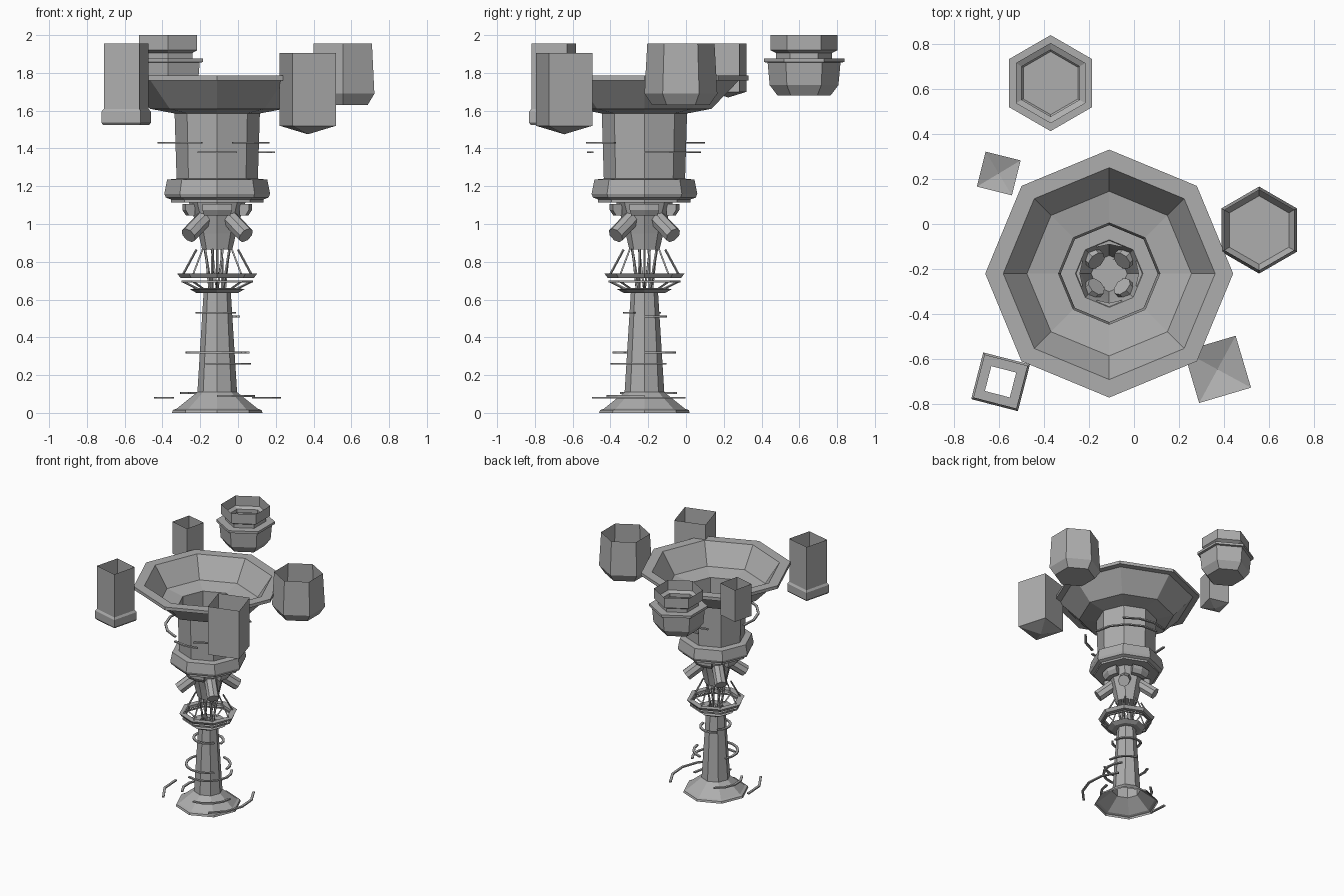
import bpy, bmesh, math
from mathutils import Vector

if "Cube" in bpy.data.objects:
    bpy.data.objects.remove(bpy.data.objects["Cube"])

grey = bpy.data.materials.new("plain_grey")
grey.use_nodes = True
GREY = (0.42, 0.42, 0.42, 1)
grey.diffuse_color = GREY
grey.node_tree.nodes["Principled BSDF"].inputs["Base Color"].default_value = GREY

AXIS = (-0.11, -0.22)  # centre of the tower


def finish(name, bm):
    mesh = bpy.data.meshes.new(name)
    bm.to_mesh(mesh)
    bm.free()
    mesh.materials.append(grey)
    obj = bpy.data.objects.new(name, mesh)
    bpy.context.scene.collection.objects.link(obj)
    return obj


def lathe(name, profile, sides=8, centre=AXIS, start=0, sweep=360, closed=False):
    """Turn (radius, z) points into a flat-sided shell, full or partial."""
    bm = bmesh.new()
    full = sweep == 360
    rings = []
    for i in range(sides if full else sides + 1):
        a = math.radians(start + sweep * i / sides)
        rings.append([bm.verts.new((centre[0] + r * math.cos(a), centre[1] + r * math.sin(a), z))
                      for r, z in profile])
    n = len(profile)
    for i in range(sides):
        p, q = rings[i], rings[(i + 1) % len(rings)]
        for j in range(n if closed else n - 1):
            k = (j + 1) % n
            bm.faces.new((p[j], q[j], q[k], p[k]))
    if closed and not full:
        bm.faces.new(rings[0])
        bm.faces.new(rings[-1][::-1])
    bmesh.ops.remove_doubles(bm, verts=bm.verts, dist=1e-5)
    bmesh.ops.dissolve_degenerate(bm, edges=bm.edges, dist=1e-5)
    if closed:
        bmesh.ops.recalc_face_normals(bm, faces=bm.faces)
    return finish(name, bm)


def band(name, r, z, start=0, sweep=360, w=0.012, h=0.01):
    """Thin hoop, or part of one, around the tower."""
    sides = 8 if sweep == 360 else max(2, round(sweep / 22.5))
    lathe(name, [(r - w, z - h / 2), (r, z - h / 2), (r, z + h / 2), (r - w, z + h / 2)],
          sides, AXIS, start, sweep, True)


def polar(r, deg, z):
    a = math.radians(deg)
    return Vector((AXIS[0] + r * math.cos(a), AXIS[1] + r * math.sin(a), z))


def rod(name, a, b, radius, sides):
    bm = bmesh.new()
    bmesh.ops.create_cone(bm, cap_ends=True, segments=sides, radius1=radius, radius2=radius,
                          depth=(b - a).length)
    turn = (b - a).to_track_quat('Z', 'Y').to_matrix()
    bmesh.ops.rotate(bm, verts=bm.verts, matrix=turn)
    bmesh.ops.translate(bm, verts=bm.verts, vec=(a + b) / 2)
    finish(name, bm)


# Pedestal: hollow flared foot and tapering stem
lathe("foot", [(0.24, 0), (0.235, 0.015), (0.215, 0.022), (0.105, 0.11)])
lathe("stem", [(0.105, 0.11), (0.072, 0.64), (0, 0.64)])

# Strut cage with two hoops between stem and head
lathe("cage_dish", [(0.07, 0.635), (0.11, 0.635), (0.145, 0.655), (0.11, 0.66), (0.07, 0.66)],
      closed=True)
band("cage_lower_hoop", 0.19, 0.695)
lathe("cage_upper_hoop", [(0.165, 0.715), (0.195, 0.715), (0.212, 0.738), (0.165, 0.738)],
      closed=True)
for i in range(8):
    a = 45 * i
    rod(f"cage_low_strut_{i}", polar(0.08, a, 0.645), polar(0.18, a, 0.695), 0.006, 4)
    rod(f"cage_core_strut_{i}", polar(0.04, a, 0.64), polar(0.07, a + 25, 0.87), 0.007, 4)
    rod(f"cage_high_strut_{i}", polar(0.18, a, 0.735), polar(0.11, a, 0.865), 0.006, 4)

# Head: hollow tapered socket with four slanted nozzles
lathe("head_socket", [(0, 0.865), (0.08, 0.865), (0.1, 0.95), (0.125, 1.04), (0.15, 1.115)])
for i in range(4):
    a = 45 + 90 * i
    rod(f"nozzle_{i}", polar(0.08, a, 1.04), polar(0.215, a, 0.94), 0.045, 8)
    lathe(f"head_bracket_{i}", [(0.13, 1.045), (0.165, 1.045), (0.185, 1.075),
                                (0.185, 1.105), (0.13, 1.105)],
          2, AXIS, 90 * i - 25, 50, True)

# Collar and open drum
lathe("collar", [(0.15, 1.115), (0.245, 1.115), (0.245, 1.13), (0.272, 1.14), (0.28, 1.16),
                 (0.265, 1.235), (0.215, 1.24)])
lathe("drum", [(0.215, 1.235), (0.226, 1.595)])

# Wide open bowl with flat rim
lathe("bowl", [(0.225, 1.585), (0.355, 1.61), (0.5, 1.76), (0.55, 1.76), (0.55, 1.785),
               (0.47, 1.785), (0.365, 1.625), (0.225, 1.6)], closed=True)

# Broken hoops: radius, height, start angle, sweep
hoops = [(0.32, 1.43, 165, 90), (0.32, 1.43, 285, 45), (0.32, 1.43, 45, 70),
         (0.305, 1.38, 250, 40), (0.305, 1.38, 0, 100),
         (0.115, 0.53, 130, 200), (0.12, 0.51, 0, 130),
         (0.17, 0.32, 150, 170), (0.17, 0.32, 0, 80), (0.18, 0.26, 250, 150),
         (0.2, 0.105, 120, 100), (0.2, 0.09, 270, 90),
         (0.34, 0.08, 170, 55), (0.34, 0.08, -55, 95)]
for i, (r, z, start, sweep) in enumerate(hoops):
    band(f"broken_hoop_{i}", r, z, start, sweep, 0.018)


# Floating containers around the bowl
def square(name, half_profile, centre, angle):
    lathe(name, [(h * math.sqrt(2), z) for h, z in half_profile], 4, centre, 45 + angle)


square("large_bin", [(0, 1.475), (0.12, 1.52), (0.12, 1.905)], (0.37, -0.645), 16.5)
square("small_bin", [(0, 1.67), (0.08, 1.7), (0.08, 1.955)], (-0.6, 0.224), -14)
square("flanged_bin", [(0.057, 1.525), (0.1, 1.525), (0.107, 1.535), (0.107, 1.595),
                       (0.097, 1.61), (0.097, 1.955)], (-0.592, -0.7), -14.5)
lathe("hex_pot", [(0, 1.63), (0.152, 1.63), (0.193, 1.69), (0.178, 1.955)], 6, (0.555, -0.027), 30)
lathe("hex_lantern", [(0, 1.68), (0.14, 1.68), (0.182, 1.735), (0.193, 1.855), (0.213, 1.857),
                      (0.213, 1.876), (0.148, 1.876), (0.148, 1.905), (0.178, 1.92),
                      (0.178, 2.0)], 6, (-0.37, 0.625), 30)
